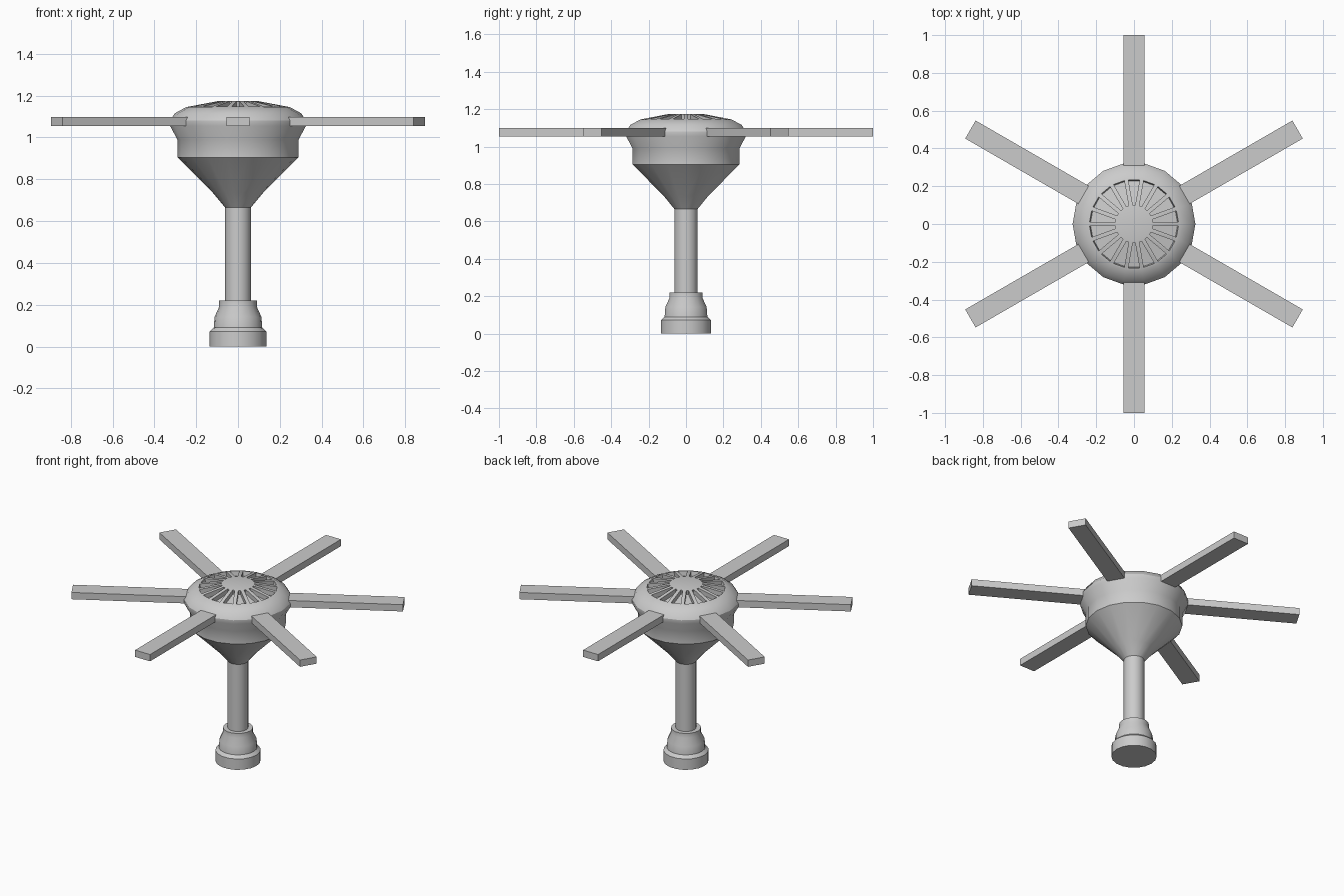
import bpy, bmesh, math
from mathutils import Matrix

if "Cube" in bpy.data.objects:
    bpy.data.objects.remove(bpy.data.objects["Cube"])

SIDES = 18


def finish(name, bm, smooth=True):
    bmesh.ops.recalc_face_normals(bm, faces=bm.faces)
    mesh = bpy.data.meshes.new(name)
    bm.to_mesh(mesh)
    bm.free()
    obj = bpy.data.objects.new(name, mesh)
    bpy.context.collection.objects.link(obj)
    if smooth:
        bpy.ops.object.select_all(action='DESELECT')
        obj.select_set(True)
        bpy.context.view_layer.objects.active = obj
        bpy.ops.object.shade_smooth_by_angle(angle=math.radians(30))
    return obj


def lathe(profile, cap_bottom=True, cap_top=True):
    """Revolve (radius, z) pairs; returns the bmesh and its rings of faces."""
    bm = bmesh.new()
    loops = []
    for r, z in profile:
        loops.append([bm.verts.new((r * math.cos(2 * math.pi * i / SIDES),
                                    r * math.sin(2 * math.pi * i / SIDES), z))
                      for i in range(SIDES)])
    rings = []
    for a, b in zip(loops, loops[1:]):
        rings.append([bm.faces.new((a[i], a[(i + 1) % SIDES], b[(i + 1) % SIDES], b[i]))
                      for i in range(SIDES)])
    if cap_bottom:
        bm.faces.new(loops[0][::-1])
    if cap_top:
        bm.faces.new(loops[-1])
    return bm, rings


# Stepped foot
bm, _ = lathe([(0.136, 0), (0.136, 0.072), (0.116, 0.09), (0.112, 0.142),
               (0.09, 0.19), (0.09, 0.22), (0.062, 0.22)], cap_top=False)
finish("foot", bm)

# Pole
bm, _ = lathe([(0.062, 0.22), (0.062, 0.665)], False, False)
finish("pole", bm)

# Funnel, drum and domed cap, with wedge vents sunk into the top ring
bm, rings = lathe([(0.062, 0.665), (0.12, 0.735), (0.29, 0.905), (0.29, 0.99),
                   (0.325, 1.055), (0.325, 1.08), (0.303, 1.115),
                   (0.248, 1.145), (0.09, 1.175)], cap_bottom=False)
bm.normal_update()
vents = rings[-1]
bmesh.ops.inset_individual(bm, faces=vents, thickness=0.011, use_even_offset=True)
bm.normal_update()
bmesh.ops.inset_individual(bm, faces=vents, thickness=0.0, depth=-0.03)
finish("vented_head", bm)

# Six radial blades
R_IN, R_OUT = 0.27, 1.0
for k in range(6):
    bm = bmesh.new()
    bmesh.ops.create_cube(bm, size=1, matrix=Matrix.Rotation(math.radians(30 + 60 * k), 4, 'Z')
                          @ Matrix.Translation(((R_IN + R_OUT) / 2, 0, 1.076))
                          @ Matrix.Diagonal((R_OUT - R_IN, 0.11, 0.045, 1)))
    finish(f"blade_{k + 1}", bm, smooth=False)
